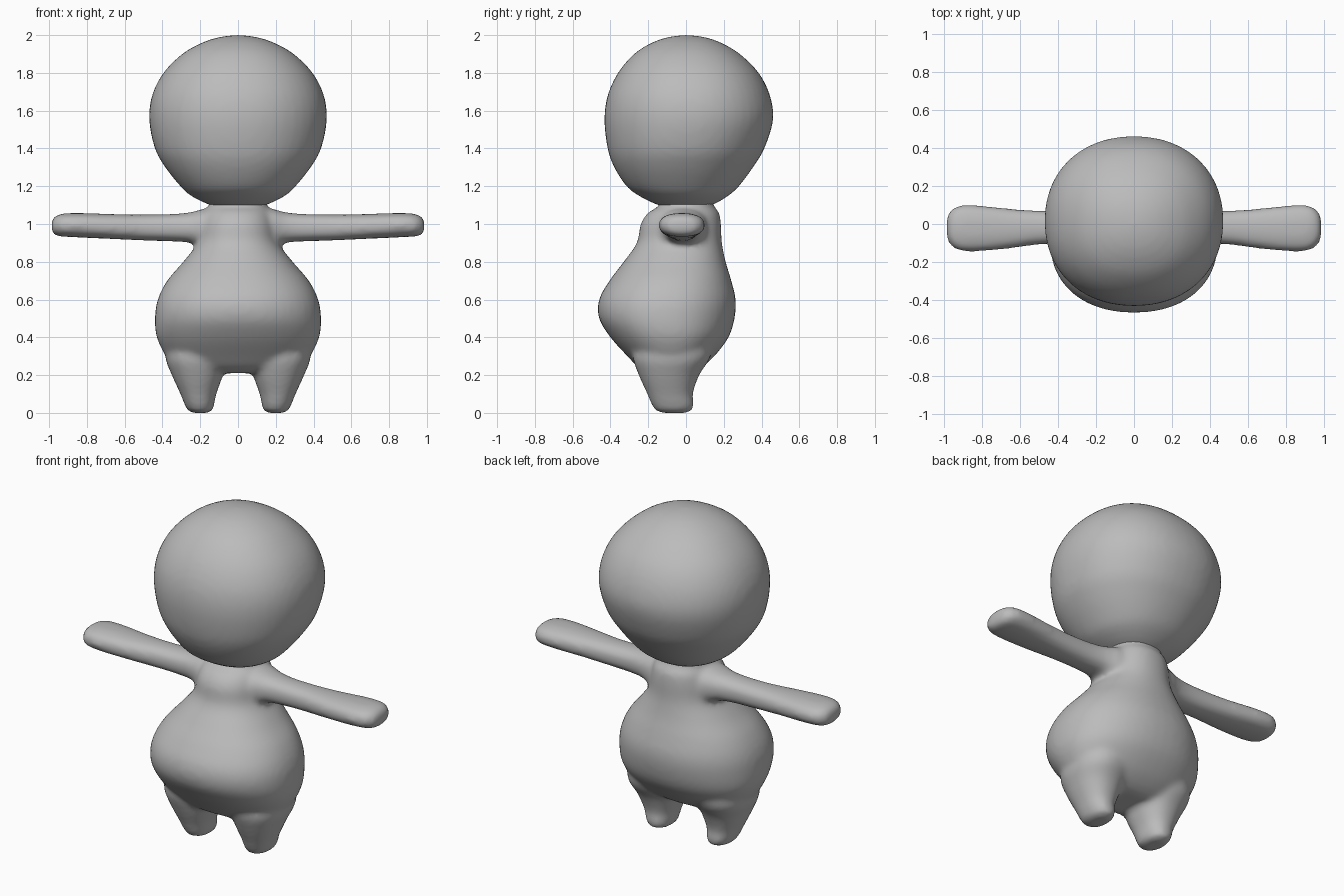
import bpy, bmesh, math
from mathutils import Vector

if "Cube" in bpy.data.objects:
    bpy.data.objects.remove(bpy.data.objects["Cube"])

SIDES = 48
STEPS = 5

clay = bpy.data.materials.new("plain grey")
clay.use_nodes = True
GREY = (0.5, 0.5, 0.5, 1)
clay.diffuse_color = GREY
clay.node_tree.nodes["Principled BSDF"].inputs["Base Color"].default_value = GREY


def spline(rows):
    """Smooth the section list with a Catmull-Rom curve."""
    out = []
    for i in range(len(rows) - 1):
        p0, p1 = rows[max(i - 1, 0)], rows[i]
        p2, p3 = rows[i + 1], rows[min(i + 2, len(rows) - 1)]
        for s in range(STEPS):
            t = s / STEPS
            out.append([b + t / 2 * (c - a + t * (2 * a - 5 * b + 4 * c - d
                        + t * (3 * (b - c) + d - a)))
                        for a, b, c, d in zip(p0, p1, p2, p3)])
    return out + [list(rows[-1])]


def loft(bm, rows, place, power=2.0):
    """Skin rounded sections (t, u_min, u_max, v_min, v_max) into a closed form."""
    rings = []
    for t, u0, u1, v0, v1 in spline(rows):
        ring = []
        for k in range(SIDES):
            a = math.tau * k / SIDES
            c, s = math.cos(a), math.sin(a)
            u = math.copysign(abs(c) ** (2 / power), c)
            v = math.copysign(abs(s) ** (2 / power), s)
            ring.append(bm.verts.new(place(t, (u0 + u1 + u * (u1 - u0)) / 2,
                                           (v0 + v1 + v * (v1 - v0)) / 2)))
        rings.append(ring)
    faces = [bm.faces.new(rings[0]), bm.faces.new(rings[-1])]
    for a, b in zip(rings, rings[1:]):
        for k in range(SIDES):
            n = (k + 1) % SIDES
            faces.append(bm.faces.new((a[k], a[n], b[n], b[k])))
    bmesh.ops.recalc_face_normals(bm, faces=faces)


def finish(bm, name, voxel, iterations):
    """Fuse the forms into one soft skin."""
    mesh = bpy.data.meshes.new(name)
    bm.to_mesh(mesh)
    bm.free()
    obj = bpy.data.objects.new(name, mesh)
    bpy.context.collection.objects.link(obj)
    mesh.materials.append(clay)
    remesh = obj.modifiers.new("fuse", 'REMESH')
    remesh.mode = 'VOXEL'
    remesh.voxel_size = voxel
    remesh.use_smooth_shade = True
    soft = obj.modifiers.new("soften", 'SMOOTH')
    soft.factor = 0.5
    soft.iterations = iterations
    mesh.polygons.foreach_set("use_smooth", [True] * len(mesh.polygons))
    return obj


def upright(t, u, v):
    return Vector((u, v, t))


# Torso: height, half width, front, back
torso = [(0.21, 0.22, -0.19, 0.02), (0.24, 0.31, -0.25, 0.08),
         (0.30, 0.38, -0.31, 0.15), (0.40, 0.43, -0.40, 0.225),
         (0.50, 0.44, -0.46, 0.257), (0.60, 0.425, -0.46, 0.263),
         (0.70, 0.375, -0.405, 0.24), (0.80, 0.29, -0.33, 0.21),
         (0.90, 0.215, -0.26, 0.19), (1.00, 0.195, -0.24, 0.185),
         (1.06, 0.175, -0.20, 0.175), (1.10, 0.15, -0.14, 0.145),
         (1.16, 0.15, -0.14, 0.14)]
body = bmesh.new()
loft(body, [(z, -w, w, f, b) for z, w, f, b in torso], upright, 2.2)

# Legs: height, inner, outer, front, back
leg = [(0.0, 0.16, 0.24, -0.12, 0.0), (0.012, 0.135, 0.265, -0.16, 0.03),
       (0.05, 0.125, 0.285, -0.185, 0.042), (0.10, 0.115, 0.305, -0.205, 0.036),
       (0.20, 0.08, 0.35, -0.25, 0.07), (0.30, 0.06, 0.385, -0.28, 0.13),
       (0.42, 0.08, 0.36, -0.25, 0.13)]

# Arms: distance outward, front, back, bottom, top
arm = [(0.08, -0.15, 0.13, 0.85, 1.085), (0.18, -0.14, 0.11, 0.87, 1.08),
       (0.25, -0.115, 0.085, 0.90, 1.062), (0.35, -0.105, 0.07, 0.908, 1.053),
       (0.50, -0.108, 0.07, 0.913, 1.05), (0.65, -0.128, 0.08, 0.92, 1.052),
       (0.80, -0.143, 0.096, 0.927, 1.057), (0.90, -0.143, 0.099, 0.932, 1.057),
       (0.95, -0.125, 0.085, 0.935, 1.05), (0.98, -0.09, 0.05, 0.95, 1.03),
       (0.987, -0.05, 0.01, 0.97, 1.01)]
for side in (-1, 1):
    loft(body, leg, lambda t, u, v: Vector((side * u, v, t)), 2.2)
    loft(body, arm, lambda t, u, v: Vector((side * t, u, v)), 2.4)
finish(body, "body", 0.016, 8)

# Head: height, half width, front, back
head_rows = [(1.09, 0.10, -0.10, 0.10), (1.105, 0.16, -0.16, 0.15),
             (1.15, 0.25, -0.25, 0.225), (1.20, 0.305, -0.315, 0.28),
             (1.30, 0.385, -0.38, 0.355), (1.40, 0.44, -0.415, 0.415),
             (1.55, 0.47, -0.432, 0.461), (1.68, 0.455, -0.415, 0.445),
             (1.80, 0.395, -0.36, 0.385), (1.90, 0.295, -0.275, 0.285),
             (1.96, 0.19, -0.18, 0.185), (1.99, 0.095, -0.09, 0.095),
             (2.0, 0.01, -0.01, 0.01)]
head = bmesh.new()
loft(head, [(z, -w, w, f, b) for z, w, f, b in head_rows], upright, 2.15)
finish(head, "head", 0.02, 4)
